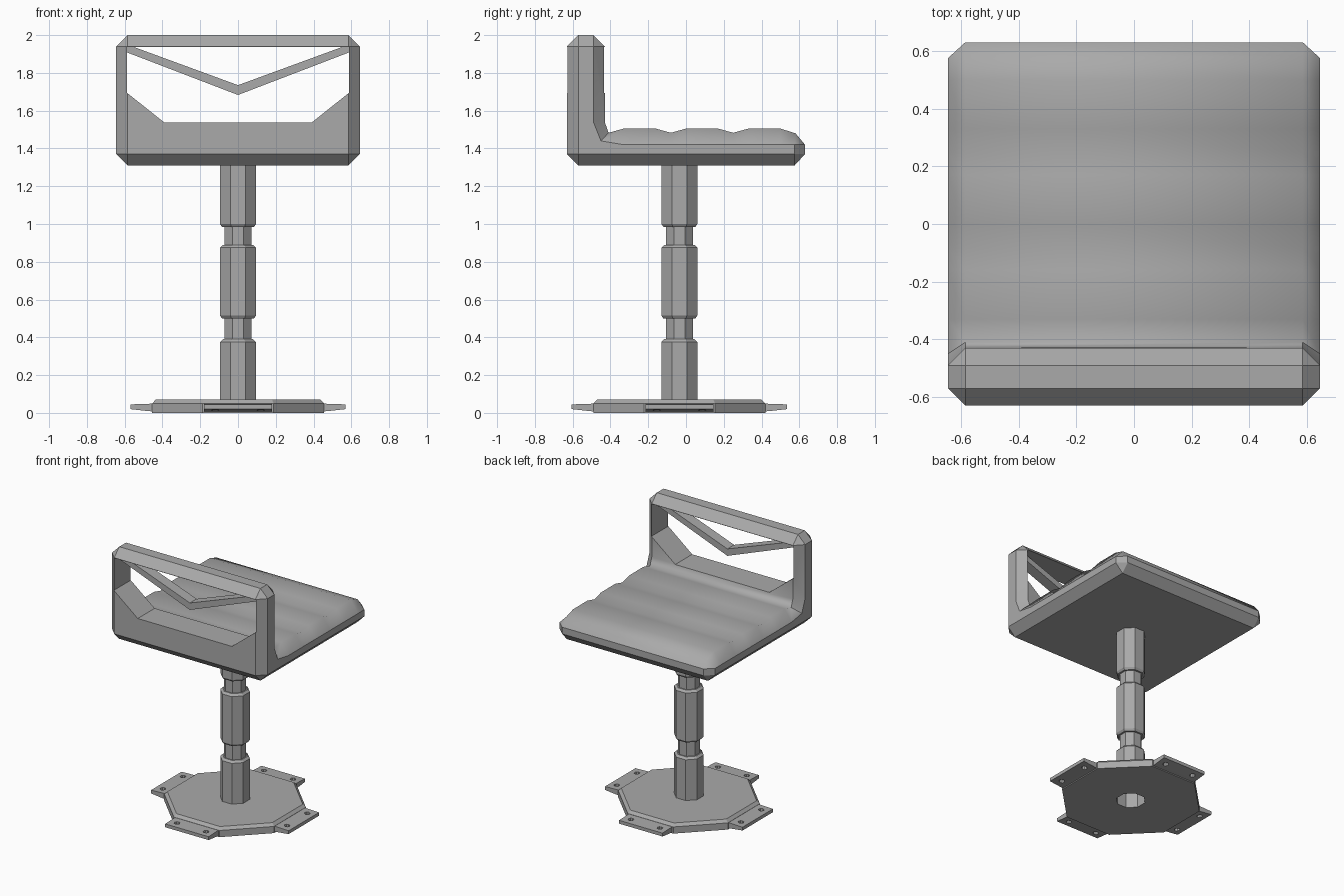
import bpy, math

cube = bpy.data.objects.get("Cube")
if cube:
    bpy.data.objects.remove(cube, do_unlink=True)

grey = bpy.data.materials.new("plain_grey")
grey.use_nodes = True
colour = (0.4, 0.4, 0.4, 1)
grey.diffuse_color = colour
grey.node_tree.nodes["Principled BSDF"].inputs["Base Color"].default_value = colour

POLE_Y = -0.035


def loft(name, rings, caps=True, wrap=False):
    """Skin a row of equal-sized point rings into one mesh."""
    n, count = len(rings[0]), len(rings)
    verts = [p for ring in rings for p in ring]
    faces = []
    for r in range(count if wrap else count - 1):
        a, b = r * n, (r + 1) % count * n
        faces += [(a + i, a + (i + 1) % n, b + (i + 1) % n, b + i) for i in range(n)]
    if caps:
        faces += [tuple(range(n))[::-1], tuple(range((count - 1) * n, count * n))]
    mesh = bpy.data.meshes.new(name)
    mesh.from_pydata(verts, [], faces)
    mesh.materials.append(grey)
    obj = bpy.data.objects.new(name, mesh)
    bpy.context.collection.objects.link(obj)
    # Merge chamfer points that coincide and face everything outwards
    bpy.ops.object.select_all(action='DESELECT')
    obj.select_set(True)
    bpy.context.view_layer.objects.active = obj
    bpy.ops.object.mode_set(mode='EDIT')
    bpy.ops.mesh.select_all(action='SELECT')
    bpy.ops.mesh.remove_doubles(threshold=0.0005)
    bpy.ops.mesh.normals_make_consistent(inside=False)
    bpy.ops.object.mode_set(mode='OBJECT')
    return obj


def cut(obj, cutter):
    bpy.context.view_layer.objects.active = obj
    mod = obj.modifiers.new("cut", 'BOOLEAN')
    mod.operation, mod.solver, mod.object = 'DIFFERENCE', 'EXACT', cutter
    bpy.ops.object.modifier_apply(modifier=mod.name)
    bpy.data.objects.remove(cutter, do_unlink=True)


def octagon(half_width, z):
    r = half_width / math.cos(math.pi / 8)
    angles = [(i + 0.5) * math.pi / 4 for i in range(8)]
    return [(r * math.cos(a), POLE_Y + r * math.sin(a), z) for a in angles]


# Seat and backrest: one side profile, pulled in at both ends for the chamfer
seat_top = [(0.63, 1.37), (0.63, 1.42), (0.58, 1.48)]
for start in (0.33, 0.0, -0.33):
    seat_top += [(start + 0.17, 1.505), (start, 1.505), (start - 0.08, 1.483)]
back = [(-0.43, 1.54), (-0.43, 1.94), (-0.49, 2.0), (-0.57, 2.0), (-0.63, 1.94), (-0.63, 1.37)]
profile = [(-0.57, 1.31), (0.575, 1.31)] + seat_top + back


def pulled_in(y, z):
    if z >= 1.54:
        return min(max(y, -0.57), -0.49), min(z, 1.94)
    if y < -0.4 and z > 1.4:
        return -0.45, 1.44
    return min(max(y, -0.57), 0.575), min(max(z, 1.37), 1.42)


inner = [pulled_in(y, z) for y, z in profile]
sections = [(-0.645, inner), (-0.585, profile), (0.585, profile), (0.645, inner)]
seat = loft("seat_and_backrest", [[(x, y, z) for y, z in pts] for x, pts in sections])

# Window through the backrest
window = [(-0.588, 1.938), (-0.588, 1.695), (-0.39, 1.537),
          (0.39, 1.537), (0.588, 1.695), (0.588, 1.938)]
cut(seat, loft("window_cutter", [[(x, y, z) for x, z in window] for y in (-0.8, -0.38)]))

seat.select_set(True)
bpy.context.view_layer.objects.active = seat
bpy.ops.object.shade_smooth_by_angle(angle=math.radians(20))
# Soft cushion: no hard edges over the seat top
for e in seat.data.edges:
    ends = [seat.data.vertices[i].co for i in e.vertices]
    if all(p.y > -0.42 and 1.415 < p.z < 1.53 for p in ends) and max(p.z for p in ends) > 1.45:
        e.use_edge_sharp = False

# V-shaped strut across the window
chevron = [(-0.6, 1.913), (0, 1.683), (0.6, 1.913), (0.6, 1.955), (0, 1.735), (-0.6, 1.955)]
loft("backrest_strut", [[(x, y, z) for x, z in chevron] for y in (-0.57, -0.49)])

# Stepped octagonal pole, open at the bottom
steps = [(0.095, 0.0), (0.095, 0.375), (0.08, 0.39), (0.072, 0.39), (0.072, 0.5), (0.085, 0.5),
         (0.095, 0.515), (0.095, 0.875), (0.08, 0.89), (0.072, 0.89), (0.072, 0.985),
         (0.085, 0.985), (0.095, 1.0), (0.095, 1.32)]
loft("pole", [octagon(w, z) for w, z in steps], caps=False)

# Octagonal floor plate with a bevelled top and a hole for the pole
plate = [(0.455, 0), (0.455, 0.05), (0.435, 0.07), (0.094, 0.07), (0.094, 0)]
loft("floor_plate", [octagon(w, z) for w, z in plate], caps=False, wrap=True)

# Four bolt-down tabs, each with two holes
tab_side = [(0.42, 0.005), (0.48, 0.01), (0.57, 0.02), (0.57, 0.045), (0.42, 0.05)]
for k in range(4):
    tab = loft("mounting_tab", [[(s, -r, z) for r, z in tab_side] for s in (-0.18, 0.18)])
    for s in (-0.12, 0.12):
        hole = [(s + 0.02 * math.cos(i * math.pi / 4), -0.515 + 0.02 * math.sin(i * math.pi / 4))
                for i in range(8)]
        cut(tab, loft("hole_cutter", [[(x, y, z) for x, y in hole] for z in (-0.1, 0.1)]))
    tab.rotation_euler.z = k * math.pi / 2
    tab.location.y = POLE_Y
